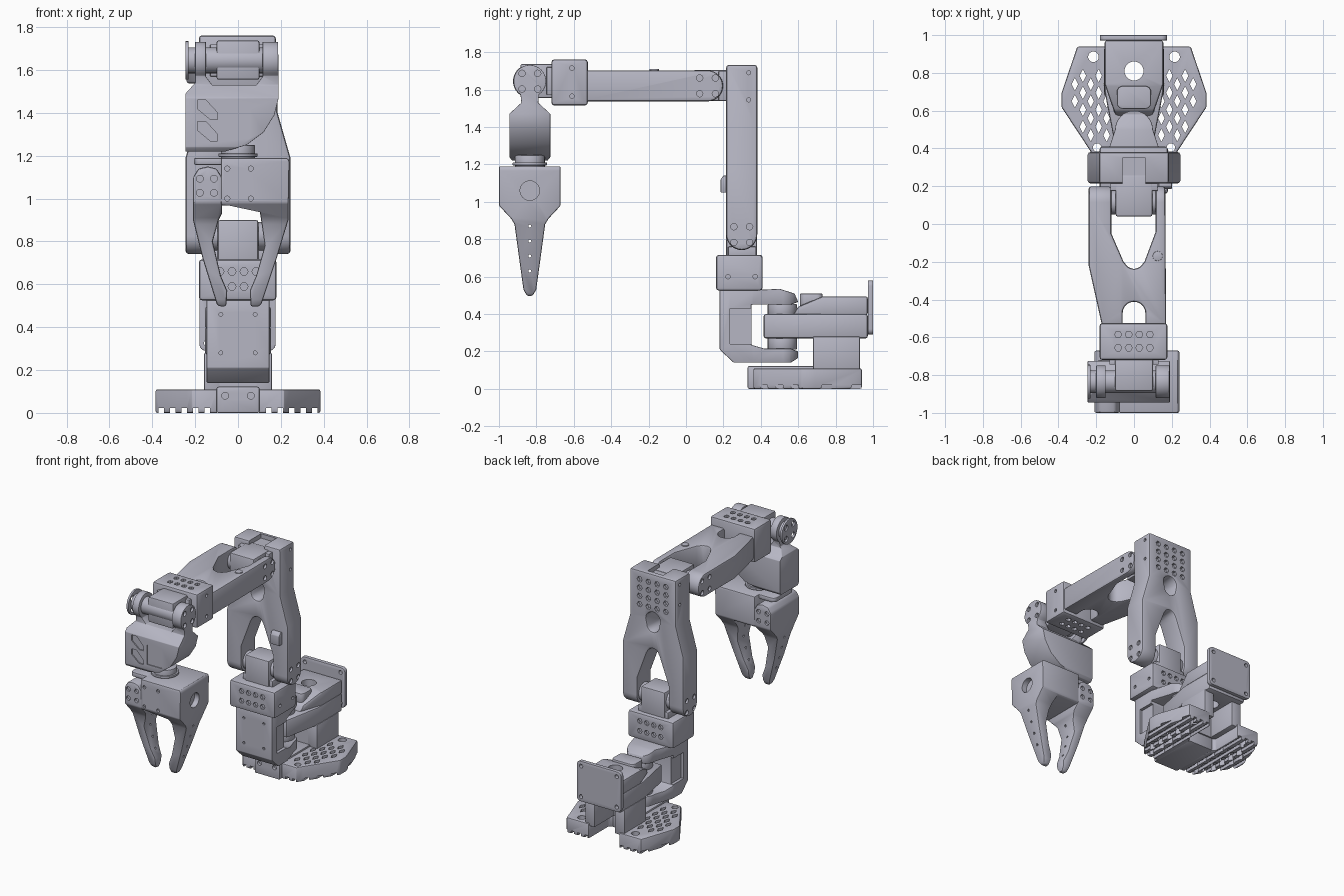
import bpy, bmesh, math
from math import cos, sin, radians

cube = bpy.data.objects.get("Cube")
if cube:
    bpy.data.objects.remove(cube, do_unlink=True)

grey = bpy.data.materials.new("light_grey")
grey.use_nodes = True
COLOUR = (0.47, 0.47, 0.55, 1)
grey.diffuse_color = COLOUR
grey.node_tree.nodes["Principled BSDF"].inputs["Base Color"].default_value = COLOUR
parts = []


# --- 2D profiles ---
def rect(u0, u1, v0, v1):
    return [(u0, v0), (u1, v0), (u1, v1), (u0, v1)]


def arc(u, v, r, a0, a1, n=16):
    return [(u + r * cos(radians(a0 + (a1 - a0) * i / n)),
             v + r * sin(radians(a0 + (a1 - a0) * i / n))) for i in range(n + 1)]


def disc(u, v, r, n=32):
    return arc(u, v, r, 0, 360, n)[:-1]


def rounded(u0, u1, v0, v1, r):
    return (arc(u1 - r, v1 - r, r, 0, 90, 6) + arc(u0 + r, v1 - r, r, 90, 180, 6)
            + arc(u0 + r, v0 + r, r, 180, 270, 6) + arc(u1 - r, v0 + r, r, 270, 360, 6))


def grid(us, vs, r, n=6):
    return [disc(u, v, r, n) for u in us for v in vs]


def ring4(u, v, off=0.042, r=0.017):
    return [disc(u + a * off, v + b * off, r, 16) for a in (-1, 1) for b in (-1, 1)]


# --- solids: each spec is (axis, profile, start, end) ---
def make(name, specs):
    bm = bmesh.new()
    place = {"x": lambda u, v, w: (w, u, v), "y": lambda u, v, w: (u, w, v),
             "z": lambda u, v, w: (u, v, w)}
    for axis, pts, a, b in specs:
        lo = [bm.verts.new(place[axis](u, v, a)) for u, v in pts]
        hi = [bm.verts.new(place[axis](u, v, b)) for u, v in pts]
        bm.faces.new(lo)
        bm.faces.new(hi)
        for i in range(len(pts)):
            j = (i + 1) % len(pts)
            bm.faces.new((lo[i], lo[j], hi[j], hi[i]))
    bmesh.ops.recalc_face_normals(bm, faces=bm.faces)
    mesh = bpy.data.meshes.new(name)
    bm.to_mesh(mesh)
    bm.free()
    obj = bpy.data.objects.new(name, mesh)
    bpy.context.collection.objects.link(obj)
    return obj


def apply(obj, mod):
    bpy.context.view_layer.objects.active = obj
    bpy.ops.object.modifier_apply(modifier=mod.name)


def boolean(obj, specs, operation="DIFFERENCE"):
    tool = make("cutter", specs)
    tool.hide_render = True
    mod = obj.modifiers.new("bool", "BOOLEAN")
    mod.operation, mod.solver, mod.object = operation, "EXACT", tool
    apply(obj, mod)
    bpy.data.objects.remove(tool, do_unlink=True)


def solid(name, axis, pts, a, b, bevel=0.0, meet=None, notch=None, cut=None):
    obj = make(name, [(axis, pts, a, b)])
    obj.data.materials.append(grey)
    if meet:
        boolean(obj, [meet], "INTERSECT")
    if notch:
        boolean(obj, notch)
    if bevel:
        mod = obj.modifiers.new("bevel", "BEVEL")
        mod.width, mod.segments, mod.limit_method = bevel, 2, "ANGLE"
        mod.angle_limit = radians(32)
        apply(obj, mod)
    if cut:
        boolean(obj, cut)
    parts.append(obj)
    return obj


# --- base: two perforated wings with slotted undersides ---
WING = [(0.09, 0.36), (0.215, 0.36), (0.24, 0.40), (0.385, 0.62), (0.385, 0.69),
        (0.30, 0.94), (0.12, 0.94), (0.12, 0.71), (0.09, 0.69)]
for s, side in ((1, "left"), (-1, "right")):
    holes = [disc(s * 0.215, 0.885, 0.028, 20), disc(s * 0.195, 0.405, 0.022, 20)]
    for i in range(6):
        for j in range(5):
            x, y = 0.145 + 0.042 * i, 0.47 + 0.09 * j + 0.045 * (i % 2)
            limit = 0.385 - max(0, y - 0.69) * 0.36 - max(0, 0.62 - y) * 0.66
            if x + 0.04 < limit and y < 0.83:
                x *= s
                holes.append([(x - 0.017, y), (x, y - 0.034), (x + 0.017, y), (x, y + 0.034)])
    wing = solid(side + "_base_wing", "z", [(s * x, y) for x, y in WING], 0, 0.11, 0.01)
    boolean(wing, [("z", h, -0.1, 0.2) for h in holes])
    boolean(wing, [("y", rect(s * x - 0.013, s * x + 0.013, -0.1, 0.022), 0.3, 1.0)
                   for x in (0.143, 0.197, 0.251, 0.305, 0.359)])
    solid(side + "_base_column", "z", rect(s * 0.08, s * 0.158, 0.68, 0.93), 0.09, 0.28, 0.006)
solid("base_bridge", "z", rect(-0.1, 0.1, 0.33, 0.70), 0, 0.122, 0.008,
      cut=[("y", d, 0.3, 0.35) for d in grid((-0.06, 0.06), (0.08,), 0.016, 16)])
solid("base_rear_wall", "z", rect(-0.09, 0.09, 0.68, 0.71), 0.09, 0.28)

# --- base motor housing and rear mounting plate ---
bore = [("z", disc(0, 0.81, 0.05), 0, 1)]
solid("base_housing", "z", [(-0.1, 0.415), (0.1, 0.415), (0.155, 0.70), (0.155, 0.972),
      (-0.155, 0.972), (-0.155, 0.70)], 0.27, 0.40, 0.012, cut=bore)
solid("base_housing_cover", "x", [(0.57, 0.395), (0.60, 0.44), (0.73, 0.495), (0.972, 0.495),
      (0.972, 0.395)], -0.2, 0.2, 0.012, cut=bore,
      meet=("z", [(-0.09, 0.55), (0.09, 0.55), (0.155, 0.74), (0.155, 0.98),
                  (-0.155, 0.98), (-0.155, 0.74)], 0.3, 0.6))
solid("base_housing_lip", "z", rounded(-0.09, 0.09, 0.61, 0.73, 0.03), 0.44, 0.51, 0.006)
solid("rear_mount_plate", "y", rounded(-0.18, 0.175, 0.29, 0.58, 0.03), 0.972, 1.0, 0.003,
      cut=[("y", d, 0.9, 1.1) for d in grid((-0.145, 0.14), (0.325, 0.545), 0.014, 16)])

# --- turntable bracket, a C shape gripping the base motor ---
solid("turntable_bracket", "x", [(0.18, 0.53), (0.18, 0.21), (0.255, 0.14), (0.56, 0.14),
      (0.60, 0.165), (0.60, 0.20), (0.56, 0.215), (0.42, 0.215), (0.35, 0.235), (0.35, 0.45),
      (0.56, 0.45), (0.60, 0.465), (0.58, 0.51), (0.50, 0.535), (0.41, 0.53)], -0.146, 0.146, 0.01,
      meet=("z", [(-0.146, 0.1), (0.146, 0.1), (0.146, 0.36)] + arc(0, 0.50, 0.1, 0, 180)
            + [(-0.146, 0.36)], 0, 1),
      cut=[("x", rect(0.235, 0.37, 0.24, 0.43), a, b) for a, b in ((-0.2, -0.125), (0.125, 0.2))]
      + [("y", d, 0.1, 0.195) for d in grid((-0.08, 0.08), (0.28, 0.46), 0.009, 12)])
for z0, z1, place in ((0.21, 0.275, "lower"), (0.395, 0.455, "upper")):
    solid(place + "_turntable_horn", "z", disc(0, 0.515, 0.078), z0, z1, 0.006)

# --- shoulder block and motor ---
HOLE_X = (-0.084, -0.028, 0.028, 0.084)
solid("shoulder_block", "z", rect(-0.183, 0.18, 0.16, 0.41), 0.525, 0.717, 0.016,
      cut=[("y", d, a, b) for a, b in ((0.1, 0.18), (0.39, 0.5))
           for d in grid(HOLE_X, (0.59, 0.66), 0.019)]
      + [("x", d, 0.165, 0.3) for d in grid((0.225, 0.37), (0.6,), 0.012, 12)])
solid("shoulder_motor", "z", rect(-0.095, 0.095, 0.215, 0.38), 0.65, 0.90, 0.01)
solid("shoulder_motor_foot", "z", rect(-0.12, 0.12, 0.225, 0.375), 0.70, 0.76, 0.004)
solid("shoulder_axle", "x", disc(0.298, 0.825, 0.065), -0.14, 0.14, 0.005)

# --- upper arm: forked link with rounded lower ends ---
fork = [(-0.245, 0.7), (-0.125, 0.7), (-0.125, 0.95), (-0.05, 1.15), (-0.03, 1.185), (0, 1.195),
        (0.03, 1.185), (0.05, 1.15), (0.125, 0.95), (0.125, 0.7), (0.245, 0.7), (0.245, 1.19),
        (0.185, 1.40), (0.185, 1.75), (-0.185, 1.75), (-0.185, 1.40), (-0.245, 1.19)]
upper_arm = solid("upper_arm", "y", fork, 0.1, 0.5, 0.014,
                  meet=("x", arc(0.298, 0.825, 0.083, 180, 360) + [(0.381, 1.732), (0.215, 1.732)],
                        -0.4, 0.4),
                  notch=[("y", arc(0, 1.40, 0.055, 0, 180, 10) + arc(0, 1.36, 0.045, 180, 360, 10),
                          0, 1)])
boolean(upper_arm, [("z", rect(-0.062, 0.062, 0.1, 0.35), 1.70, 1.9)])
boolean(upper_arm, [("y", d, 0.36, 0.5) for d in grid((-0.105, -0.035, 0.035, 0.105),
                    (1.49, 1.55, 1.61, 1.67), 0.02)])
for s in (-1, 1):
    lo, hi = sorted((s * 0.23, s * 0.3))
    boolean(upper_arm, [("x", d, lo, hi) for d in ring4(0.298, 0.825)])
    lo, hi = sorted((s * 0.17, s * 0.3))
    boolean(upper_arm, [("x", d, lo, hi) for d in grid((0.335,), (1.545, 1.69), 0.011, 12)])
solid("cable_clip", "x", [(0.185, 1.05), (0.22, 1.05), (0.22, 1.14), (0.20, 1.14), (0.185, 1.12)],
      0.13, 0.20, 0.004)

# --- elbow motor ---
solid("elbow_motor", "y", rect(-0.097, 0.097, 1.54, 1.705), 0.04, 0.26, 0.01)
solid("elbow_motor_foot", "y", rect(-0.125, 0.125, 1.54, 1.70), 0.175, 0.225, 0.004)
solid("elbow_axle", "x", disc(0.115, 1.62, 0.065), -0.13, 0.125, 0.005)

# --- forearm: lopsided fork running forward ---
fork = [(-0.24, 0.25), (-0.24, -0.22), (-0.17, -0.535), (0.17, -0.535), (0.165, 0.25),
        (0.115, 0.25), (0.115, -0.04), (0.055, -0.20), (0.03, -0.23), (0, -0.238), (-0.03, -0.23),
        (-0.055, -0.20), (-0.12, -0.05), (-0.12, 0.25)]
forearm = solid("forearm", "z", fork, 1.4, 1.9, 0.012,
                meet=("x", arc(0.115, 1.62, 0.083, -90, 90) + [(-0.54, 1.703), (-0.54, 1.537)],
                      -0.4, 0.4),
                notch=[("z", [(-0.06, -0.6), (0.06, -0.6)] + arc(0, -0.472, 0.06, 0, 180), 1, 2)])
for lo, hi in ((-0.3, -0.225), (0.15, 0.3)):
    boolean(forearm, [("x", d, lo, hi) for d in ring4(0.115, 1.62)])
solid("forearm_clip", "z", disc(0.125, -0.17, 0.026), 1.69, 1.71, 0.003)

# --- wrist block, motor and horn ---
solid("wrist_block", "y", rect(-0.183, 0.177, 1.515, 1.762), -0.72, -0.525, 0.016,
      cut=[("z", d, a, b) for a, b in ((1.4, 1.535), (1.742, 1.9))
           for d in grid(HOLE_X, (-0.655, -0.585), 0.019)]
      + [("x", d, 0.16, 0.3) for d in grid((-0.61,), (1.565, 1.715), 0.012, 12)])
solid("wrist_motor", "y", rect(-0.1, 0.1, 1.555, 1.738), -0.885, -0.70, 0.01)
solid("wrist_motor_foot", "y", rect(-0.13, 0.13, 1.57, 1.72), -0.745, -0.715, 0.004)
solid("wrist_axle", "x", disc(-0.835, 1.645, 0.06), -0.235, 0.17, 0.005)
solid("wrist_horn", "x", disc(-0.835, 1.645, 0.09), -0.246, -0.23, 0.003,
      cut=[("x", d, -0.3, -0.2) for d in ring4(-0.835, 1.645, 0.04, 0.02)])

# --- wrist bracket: two ears over a shell with engraved marks ---
side = arc(-0.835, 1.645, 0.087, -55, 235, 24) + [
    (-0.88, 1.53), (-0.945, 1.47), (-0.945, 1.24), (-0.925, 1.215), (-0.745, 1.215),
    (-0.725, 1.24), (-0.725, 1.47), (-0.79, 1.53)]
front = [(-0.245, 1.49), (-0.245, 1.22), (-0.06, 1.22), (0.04, 1.25), (0.12, 1.31), (0.17, 1.39),
         (0.19, 1.47), (0.187, 1.75), (0.115, 1.75), (0.115, 1.57), (0.085, 1.53), (-0.12, 1.53),
         (-0.15, 1.57), (-0.15, 1.75), (-0.2, 1.75), (-0.2, 1.54)]
mark = [(-0.19, 1.42), (-0.19, 1.46), (-0.15, 1.46), (-0.095, 1.40), (-0.095, 1.37), (-0.13, 1.37)]
solid("wrist_bracket", "x", side, -0.4, 0.4, 0.01, meet=("y", front, -1.2, -0.5),
      cut=[("y", mark, -1, -0.937), ("y", [(x, z - 0.1) for x, z in mark], -1, -0.937),
           ("y", rect(-0.065, 0.055, 1.28, 1.42), -1, -0.939)]
      + [("x", d, 0.172, 0.3) for d in ring4(-0.835, 1.645)])
solid("wrist_collar", "z", disc(0, -0.835, 0.08), 1.17, 1.25, 0.006)
solid("wrist_collar_rim", "z", disc(0, -0.835, 0.092), 1.195, 1.21, 0.003)

# --- gripper: fixed jaw with palm, and moving jaw on its own pivot ---
half = [(0.165, 1.19), (0.165, 0.98), (0.10, 0.91), (0.082, 0.88), (0.052, 0.66), (0.034, 0.53),
        (0.015, 0.497)]
jaw_side = ("x", [(-0.835 + d, z) for d, z in half]
            + [(-0.835 - d, z) for d, z in reversed(half)], -0.5, 0.5)
screws = [disc(-0.835, z, 0.008, 10) for z in (0.87, 0.79, 0.71, 0.63)]
solid("fixed_jaw", "y", [(-0.08, 1.2), (0.225, 1.2), (0.24, 1.175), (0.235, 0.90), (0.18, 0.72),
      (0.11, 0.51), (0.095, 0.49), (0.06, 0.49), (0.055, 0.57), (0.085, 0.64), (0.125, 0.78),
      (0.105, 0.92), (0.095, 0.968), (-0.08, 0.968)], -1.2, -0.5, 0.01, meet=jaw_side,
      cut=[("x", d, 0.02, 0.4) for d in screws] + [("x", disc(-0.835, 1.06, 0.052), 0.2, 0.4)]
      + [("y", d, -1.2, -0.985) for d in grid((-0.05, 0.06), (1.0, 1.14), 0.012, 12)])
solid("moving_jaw", "y", [(-0.21, 1.10), (-0.21, 0.90), (-0.165, 0.72), (-0.10, 0.51),
      (-0.085, 0.49), (-0.055, 0.49), (-0.05, 0.57), (-0.08, 0.64), (-0.118, 0.80), (-0.09, 0.90),
      (-0.075, 0.93), (-0.075, 1.10), (-0.10, 1.14), (-0.14, 1.15), (-0.185, 1.14)],
      -1.2, -0.5, 0.01, meet=jaw_side,
      cut=[("x", d, -0.4, -0.02) for d in screws]
      + [("y", d, a, b) for a, b in ((-1.2, -0.985), (-0.685, -0.5))
         for d in ring4(-0.145, 1.06, 0.033, 0.016)])
solid("jaw_cover", "z", rounded(-0.205, -0.06, -0.94, -0.72, 0.03), 1.158, 1.19, 0.006)

# --- smooth shading with sharp edges kept ---
bpy.ops.object.select_all(action="DESELECT")
for obj in parts:
    obj.select_set(True)
bpy.context.view_layer.objects.active = parts[0]
bpy.ops.object.shade_smooth_by_angle(angle=radians(30))
